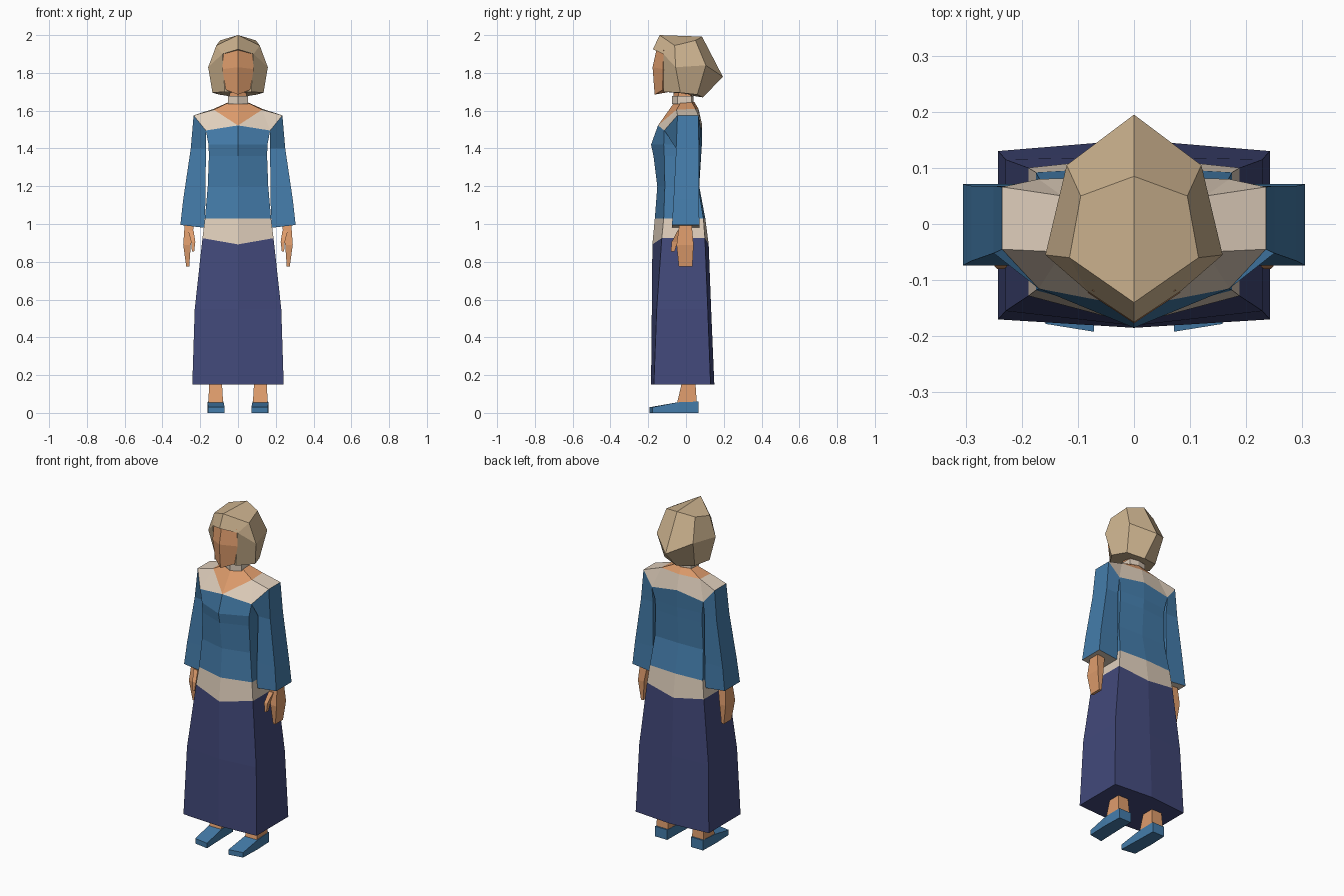
import bpy, bmesh
from mathutils import Matrix

if "Cube" in bpy.data.objects:
    bpy.data.objects.remove(bpy.data.objects["Cube"])


def material(name, r, g, b):
    m = bpy.data.materials.new(name)
    lin = [((c / 255 + 0.055) / 1.055) ** 2.4 for c in (r, g, b)]
    m.diffuse_color = (*lin, 1)
    m.use_nodes = True
    m.node_tree.nodes["Principled BSDF"].inputs["Base Color"].default_value = m.diffuse_color
    return m


SKIN = material("skin", 222, 156, 108)
BLUE = material("blue cloth", 68, 124, 170)
NAVY = material("navy cloth", 66, 73, 122)
TRIM = material("pale trim", 224, 207, 188)
HAIR = material("sandy hair", 205, 179, 143)


def build(name, verts, faces, mats, rule=None):
    """Make one half (x >= 0), mirror it across x and weld the middle."""
    bm = bmesh.new()
    vs = [bm.verts.new(v) for v in verts]
    for i, f in enumerate(faces):
        face = bm.faces.new([vs[j] for j in f])
        face.material_index = rule(i) if rule else 0
    bmesh.ops.mirror(bm, geom=bm.verts[:] + bm.edges[:] + bm.faces[:],
                     matrix=Matrix.Identity(4), merge_dist=0.0005, axis='X')
    bmesh.ops.remove_doubles(bm, verts=bm.verts[:], dist=0.0005)
    bmesh.ops.recalc_face_normals(bm, faces=bm.faces[:])
    me = bpy.data.meshes.new(name)
    bm.to_mesh(me)
    bm.free()
    for m in mats:
        me.materials.append(m)
    ob = bpy.data.objects.new(name, me)
    bpy.context.collection.objects.link(ob)
    return ob


def loft(name, rings, mats, closed=False, cap_rule=None):
    """Join rings of points; open rings start and end on the mirror plane."""
    n = len(rings[0])
    faces = []
    for r in range(len(rings) - 1):
        for i in range(n if closed else n - 1):
            j = (i + 1) % n
            faces.append((r * n + i, r * n + j, (r + 1) * n + j, (r + 1) * n + i))
    faces.append(tuple(range(n)))
    faces.append(tuple(range((len(rings) - 1) * n, len(rings) * n)))
    last = len(faces) - 1
    rule = (lambda i: int(i == last)) if cap_rule else None
    return build(name, [p for r in rings for p in r], faces, mats, rule)


def half(x, fc, fk, bk, bc, zk, zc):
    """Half of a six-sided body section: front middle, corners, back middle."""
    return [(0, fc, zc), (x, fk, zk), (x, bk, zk), (0, bc, zc)]


def rect(x0, x1, y0, y1, zi, zo=None):
    """Four-sided limb section, with inner and outer heights."""
    zo = zi if zo is None else zo
    return [(x0, y0, zi), (x1, y0, zo), (x1, y1, zo), (x0, y1, zi)]


# Clothing on the body
hip = half(.188, -.178, -.128, .10, .12, .925, .892)
waist = half(.175, -.165, -.118, .092, .102, 1.03, 1.03)
chest = half(.17, -.148, -.115, .08, .086, 1.495, 1.522)
loft("skirt", [half(.242, -.185, -.17, .13, .15, .15, .15),
               half(.229, -.181, -.155, .115, .133, .55, .55), hip], [NAVY])
loft("belt", [hip, waist], [TRIM])
loft("tunic", [waist,
               half(.16, -.152, -.112, .065, .07, 1.20, 1.20),
               half(.154, -.172, -.115, .068, .08, 1.36, 1.36),
               half(.156, -.185, -.118, .07, .084, 1.42, 1.42), chest], [BLUE])

# Shoulder yoke with open neckline
yoke = chest + [(.235, -.045, 1.575), (.235, .066, 1.575),        # 4, 5 shoulder
                (.128, -.05, 1.605), (.128, .05, 1.61), (0, .066, 1.61),  # 6-8 neckline
                (0, -.068, 1.635), (.055, -.03, 1.64),            # 9, 10 neck
                (.05, .03, 1.645), (0, .045, 1.645)]              # 11, 12
build("shoulder_yoke", yoke,
      [(0, 1, 6), (1, 4, 6), (4, 5, 7, 6), (5, 2, 7), (2, 3, 8, 7),
       (1, 4, 5, 2), (0, 1, 2, 3),
       (0, 6, 10, 9), (6, 7, 11, 10), (7, 8, 12, 11), (9, 10, 11, 12)],
      [TRIM, SKIN], lambda i: int(i > 6))

# Neck and neck band
loft("neck", [half(.046, -.065, -.04, .025, .033, z, z) for z in (1.61, 1.76)], [SKIN])
loft("neck_band", [half(.054, -.075, -.045, .03, .04, z, z) for z in (1.635, 1.678)], [TRIM])

# Face
loft("face", [[(0, -.155, 1.93), (.075, -.118, 1.92), (0, -.03, 1.92)],
              [(0, -.177, 1.83), (.083, -.122, 1.82), (0, -.03, 1.82)],
              [(0, -.166, 1.685), (.064, -.124, 1.71), (0, -.03, 1.71)]], [SKIN])

# Hair, a faceted bob
hair = [(0, -.14, 2.0), (.115, -.06, 1.945), (.095, .05, 1.972), (0, .085, 1.992),  # crown
        (0, -.175, 1.925), (.083, -.12, 1.90), (.158, -.055, 1.83),                 # fringe, side
        (.12, .105, 1.84), (0, .195, 1.78),                                         # back
        (0, .09, 1.67), (.10, .06, 1.685), (.135, -.03, 1.695), (.07, -.12, 1.70),  # hem
        (0, -.10, 1.70), (0, -.11, 1.91)]                                           # inside
build("hair", hair,
      [(0, 1, 2, 3), (0, 4, 5, 1), (1, 5, 6), (1, 6, 7, 2), (2, 7, 8, 3),
       (5, 12, 11, 6), (6, 11, 10, 7), (7, 10, 9, 8),
       (9, 10, 11, 12, 13), (4, 5, 14), (14, 5, 12, 13)], [HAIR])

# Sleeves with pale lining at the cuff
loft("sleeves", [[yoke[1], yoke[4], yoke[5], yoke[2]],
                 rect(.17, .25, -.052, .068, 1.40),
                 rect(.172, .29, -.066, .068, 1.13),
                 rect(.178, .305, -.074, .071, .98, .995)],
     [BLUE, TRIM], closed=True, cap_rule=True)

# Hands and thumbs
loft("hands", [rect(.232, .282, -.035, .03, 1.0), rect(.25, .29, -.05, .04, .89),
               rect(.258, .274, -.038, .034, .775)], [SKIN], closed=True)
loft("thumbs", [rect(.235, .264, -.045, -.01, .965), rect(.226, .248, -.076, -.045, .905),
                rect(.232, .244, -.08, -.06, .855)], [SKIN], closed=True)

# Ankles and shoes
loft("ankles", [rect(.078, .158, -.05, .058, .04), rect(.085, .152, -.022, .05, .16),
                rect(.085, .152, -.025, .05, .25)], [SKIN], closed=True)


def shoe_ring(x0, x1, y0, y1, z):
    return [(x0, y0, 0), (x1, y1, 0), (x1, y1, z), (x0, y0, z)]


loft("shoes", [shoe_ring(.078, .158, .066, .066, .06),
               shoe_ring(.076, .162, -.045, -.045, .056),
               shoe_ring(.071, .158, -.192, -.178, .03)], [BLUE], closed=True)
